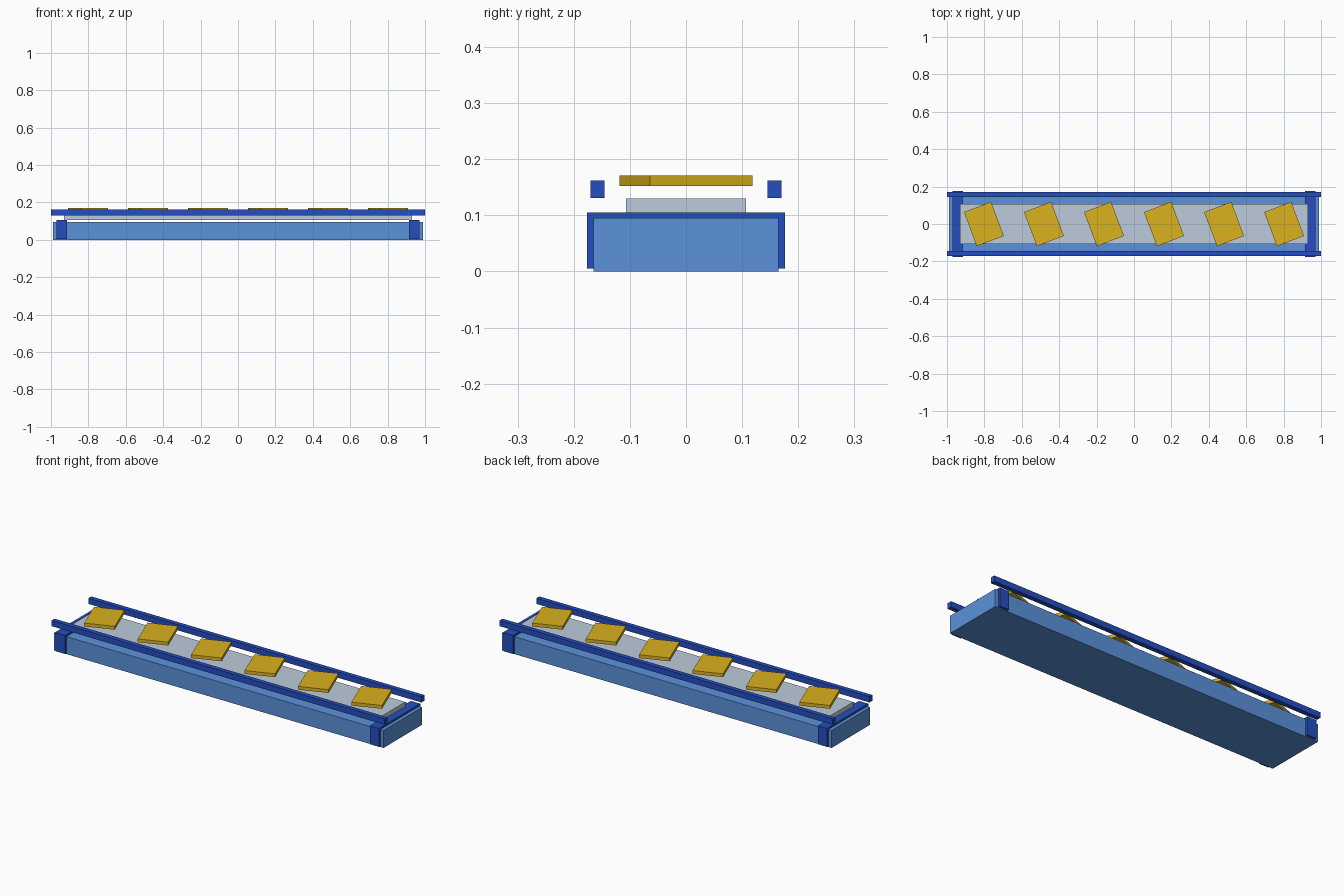
import bpy, math

if "Cube" in bpy.data.objects:
    bpy.data.objects.remove(bpy.data.objects["Cube"])


def material(name, rgb):
    m = bpy.data.materials.new(name)
    m.diffuse_color = (*rgb, 1)
    m.use_nodes = True
    m.node_tree.nodes["Principled BSDF"].inputs["Base Color"].default_value = m.diffuse_color
    return m


LIGHT = material("light_blue", (0.105, 0.291, 0.708))
DARK = material("dark_blue", (0.018, 0.076, 0.527))
GOLD = material("gold", (0.70, 0.445, 0.013))
PALE = material("pale_grey", (0.51, 0.60, 0.72))


def box(name, size, x, y, z0, mat, turn=0.0):
    """Box of the given size, centred on x, y with its underside at z0."""
    bpy.ops.mesh.primitive_cube_add(size=1, location=(x, y, z0 + size[2] / 2),
                                    rotation=(0, 0, turn))
    ob = bpy.context.object
    ob.name = name
    ob.scale = size
    bpy.ops.object.transform_apply(location=False, rotation=False, scale=True)
    ob.data.materials.append(mat)
    return ob


# Main bed and raised belt
box("bed", (1.98, 0.33, 0.095), 0, 0, 0, LIGHT)
box("belt", (1.86, 0.213, 0.025), 0, 0, 0.105, PALE)

# Bands wrapped over the bed near each end
for side, sx in (("left", -1), ("right", 1)):
    box(side + "_end_band", (0.056, 0.353, 0.10), sx * 0.943, 0, 0.005, DARK)

# Long guide rails
for side, sy in (("front", -1), ("back", 1)):
    box(side + "_rail", (2.0, 0.025, 0.031), 0, sy * 0.158, 0.131, DARK)

# Row of turned plates above the belt
for i in range(6):
    box(f"plate_{i + 1}", (0.155, 0.195, 0.018), (i - 2.5) * 0.321, 0, 0.1525,
        GOLD, math.radians(20.6))
